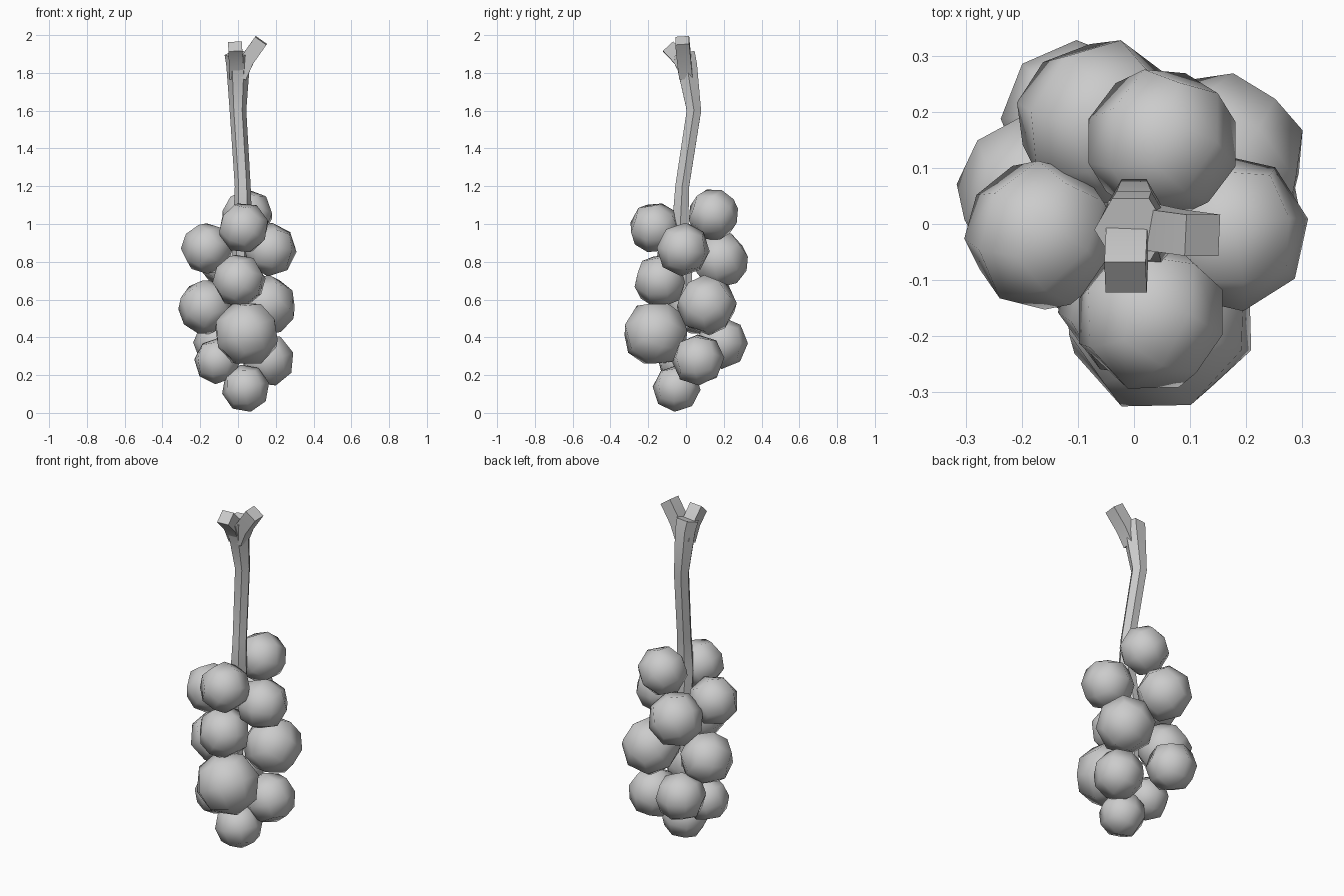
import bpy, bmesh, math, random
from mathutils import Vector, Euler

if "Cube" in bpy.data.objects:
    bpy.data.objects.remove(bpy.data.objects["Cube"], do_unlink=True)
random.seed(4)

grey = bpy.data.materials.new("soft grey")
grey.use_nodes = True
grey.diffuse_color = (0.6, 0.6, 0.6, 1)
bsdf = next(n for n in grey.node_tree.nodes if n.type == 'BSDF_PRINCIPLED')
bsdf.inputs["Base Color"].default_value = (0.6, 0.6, 0.6, 1)


def finish(bm, name, sharp=None):
    bmesh.ops.recalc_face_normals(bm, faces=bm.faces)
    for f in bm.faces:
        f.smooth = True
    if sharp:
        for e in bm.edges:
            e.smooth = e.calc_face_angle(0) < sharp
    mesh = bpy.data.meshes.new(name)
    bm.to_mesh(mesh)
    bm.free()
    mesh.materials.append(grey)
    ob = bpy.data.objects.new(name, mesh)
    bpy.context.collection.objects.link(ob)
    return ob


def grape(name, centre, radius):
    """Coarse round berry: a cube cut once and pushed out to a sphere."""
    bm = bmesh.new()
    bmesh.ops.create_cube(bm, size=2)
    bmesh.ops.subdivide_edges(bm, edges=bm.edges[:], cuts=1, use_grid_fill=True)
    for v in bm.verts:
        v.co = v.co.normalized() * radius
    ob = finish(bm, name)
    ob.location = centre
    ob.rotation_euler = Euler([random.uniform(0, math.pi) for _ in range(3)])


def tube(name, path, sides, turn=0.0):
    """Capped tube through (x, y, z, radius) stations."""
    bm = bmesh.new()
    pts = [Vector(p[:3]) for p in path]
    rings = []
    for i, p in enumerate(pts):
        axis = (pts[min(i + 1, len(pts) - 1)] - pts[max(i - 1, 0)]).normalized()
        u = Vector((0, 1, 0)).cross(axis).normalized()
        w = axis.cross(u)
        angles = [turn + math.tau * k / sides for k in range(sides)]
        rings.append([bm.verts.new(p + path[i][3] * (u * math.cos(a) + w * math.sin(a)))
                      for a in angles])
    for a, b in zip(rings, rings[1:]):
        for k in range(sides):
            n = (k + 1) % sides
            bm.faces.new((a[k], a[n], b[n], b[k]))
    bm.faces.new(rings[0])
    bm.faces.new(rings[-1])
    finish(bm, name, math.radians(50))


# Berries, from the top of the bunch to the tip
berries = [
    (.05, .145, 1.05, .135), (.03, -.165, .98, .135), (-.165, -.02, .87, .135),
    (.17, -.015, .865, .14), (-.06, .18, .81, .15), (.005, -.135, .70, .14),
    (.15, .11, .57, .158), (-.17, .05, .56, .145), (.045, -.16, .42, .175),
    (-.10, .19, .37, .135), (.16, .065, .28, .138), (-.11, -.03, .275, .122),
    (.04, -.05, .13, .125),
]
for i, (x, y, z, r) in enumerate(berries):
    grape(f"grape_{i + 1}", (x, y, z), r * 1.02)

# Bent stalk running down into the bunch
tube("stalk", [(0, 0, .45, .025), (.01, 0, .8, .04), (.025, -.03, 1.0, .05),
               (.025, -.02, 1.2, .042), (0, .042, 1.6, .044),
               (0, .005, 1.84, .062), (-.005, -.01, 1.9, .066)], 6)

# Forked cut end
tube("side_prong", [(.01, .0, 1.78, .05), (.05, -.01, 1.87, .052),
                    (.122, -.02, 1.972, .052)], 4, math.pi / 4)
tube("front_prong", [(-.01, .01, 1.78, .05), (-.012, -.03, 1.87, .052),
                     (-.015, -.095, 1.94, .052)], 4, math.pi / 4)
